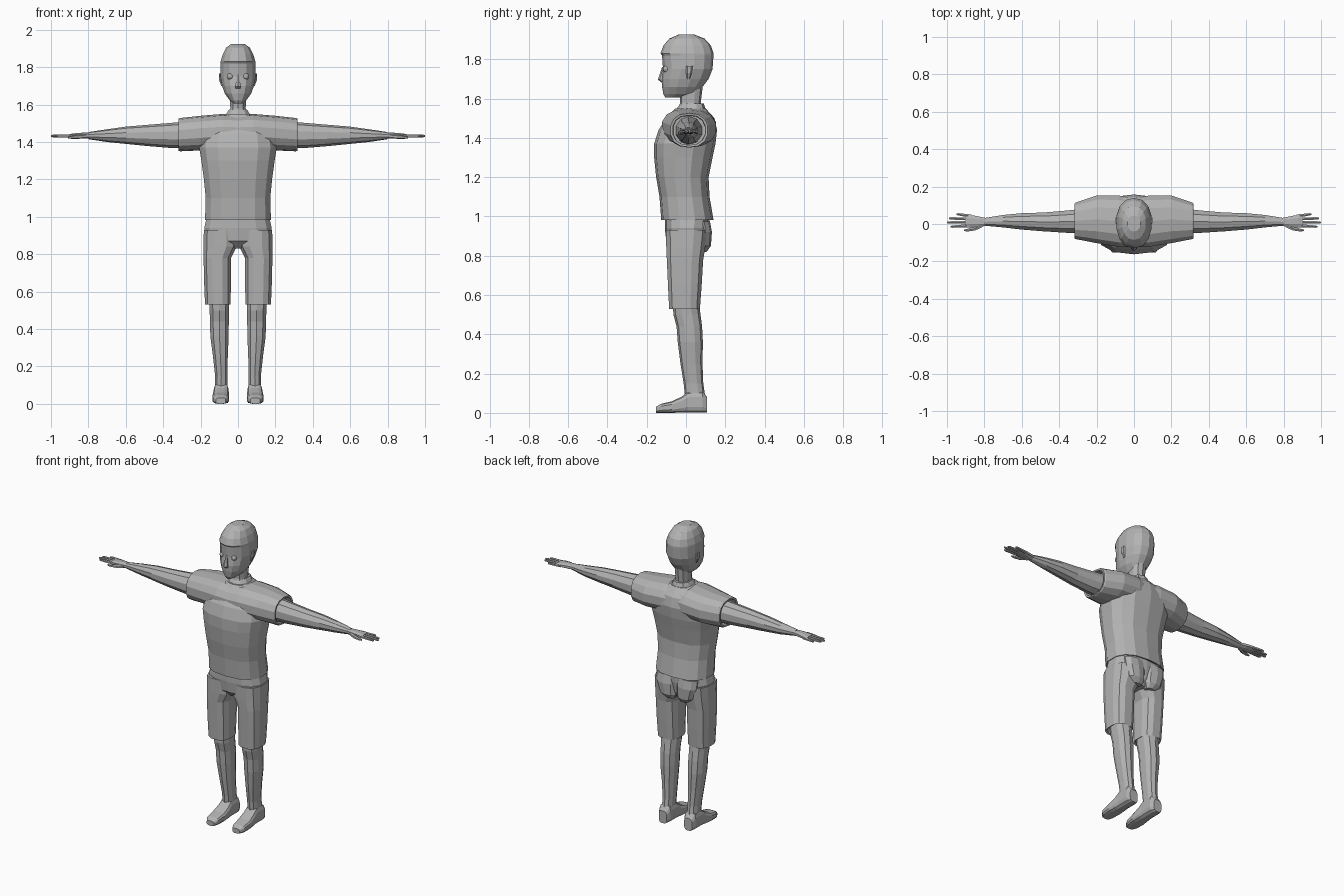
import bpy, bmesh, math

grey = bpy.data.materials.new("light grey")
grey.diffuse_color = (0.45, 0.45, 0.45, 1)


def loft(name, axis, rings, n=12, power=0.85, mirror=False):
    """Skin rings (t, a0, a1, b0, b1) along an axis; a and b are the cross extents."""
    bm = bmesh.new()
    loops = []
    for t, a0, a1, b0, b1 in rings:
        loop = []
        for i in range(n):
            ang = 2 * math.pi * (i + 0.5) / n
            c, s = math.cos(ang), math.sin(ang)
            a = (a0 + a1) / 2 + (a1 - a0) / 2 * math.copysign(abs(c) ** power, c)
            b = (b0 + b1) / 2 + (b1 - b0) / 2 * math.copysign(abs(s) ** power, s)
            loop.append(bm.verts.new({"x": (t, a, b), "y": (a, t, b), "z": (a, b, t)}[axis]))
        loops.append(loop)
    for p, q in zip(loops, loops[1:]):
        for i in range(n):
            j = (i + 1) % n
            bm.faces.new((p[i], p[j], q[j], q[i]))
    bm.faces.new(loops[0])
    bm.faces.new(loops[-1])
    bmesh.ops.recalc_face_normals(bm, faces=bm.faces)
    return finish(name, bm, mirror)


def finish(name, bm, mirror=False):
    me = bpy.data.meshes.new(name)
    bm.to_mesh(me)
    bm.free()
    me.materials.append(grey)
    ob = bpy.data.objects.new(name, me)
    bpy.context.collection.objects.link(ob)
    if mirror:
        ob.modifiers.new("mirror", "MIRROR")
    return ob


def sym(rows):
    """Rings symmetric in x: (t, half width, b0, b1)."""
    return [(t, -w, w, b0, b1) for t, w, b0, b1 in rows]


# Shirt body with a hollow hem
loft("shirt_body", "z", sym([
    (1.02, 0.165, -0.11, 0.12), (0.985, 0.168, -0.115, 0.128), (0.982, 0.18, -0.126, 0.14),
    (1.1, 0.176, -0.135, 0.12), (1.2, 0.186, -0.152, 0.115), (1.3, 0.2, -0.162, 0.135),
    (1.37, 0.212, -0.162, 0.15), (1.44, 0.2, -0.14, 0.158), (1.5, 0.15, -0.1, 0.145),
    (1.55, 0.07, -0.055, 0.1)]), n=14, power=0.8)

# Shoulder yoke and sleeves, open at the cuff
half = [(0.0, -0.125, 0.14, 1.36, 1.545), (0.08, -0.125, 0.155, 1.36, 1.55),
        (0.2, -0.105, 0.155, 1.355, 1.54), (0.31, -0.083, 0.118, 1.35, 1.528),
        (0.318, -0.08, 0.112, 1.353, 1.525), (0.316, -0.068, 0.1, 1.363, 1.515),
        (0.28, -0.066, 0.098, 1.363, 1.513)]
loft("shoulders_and_sleeves", "x", [(-r[0], *r[1:]) for r in half[:0:-1]] + half, n=14)

# Collar and neck
loft("collar", "z", sym([(1.5, 0.08, -0.07, 0.105), (1.545, 0.068, -0.05, 0.1),
                         (1.575, 0.05, -0.028, 0.09)]), n=10)
loft("neck", "z", sym([(1.5, 0.055, -0.05, 0.08), (1.58, 0.043, -0.03, 0.075),
                       (1.66, 0.045, -0.035, 0.085)]), n=10)

# Head
loft("head", "z", sym([
    (1.605, 0.022, -0.105, -0.02), (1.622, 0.045, -0.115, 0.06), (1.66, 0.073, -0.122, 0.085),
    (1.7, 0.087, -0.125, 0.115), (1.75, 0.097, -0.117, 0.135), (1.82, 0.095, -0.122, 0.14),
    (1.83, 0.095, -0.13, 0.14), (1.87, 0.083, -0.115, 0.127), (1.905, 0.064, -0.085, 0.095),
    (1.925, 0.035, -0.04, 0.045)]), n=14, power=0.9)
loft("nose", "z", sym([(1.685, 0.015, -0.13, -0.1), (1.697, 0.017, -0.143, -0.1),
                       (1.76, 0.006, -0.122, -0.1)]), n=6)
bm = bmesh.new()
bmesh.ops.create_uvsphere(bm, u_segments=10, v_segments=6, radius=0.017)
bmesh.ops.translate(bm, verts=bm.verts, vec=(0.042, -0.1, 1.75))
finish("eyes", bm, True)
loft("ears", "z", [(1.7, 0.078, 0.09, 0.005, 0.02), (1.73, 0.085, 0.102, 0.0, 0.03),
                   (1.765, 0.09, 0.103, 0.0, 0.035)], n=6, mirror=True)

# Arms
loft("arms", "x", [
    (0.27, -0.055, 0.085, 1.365, 1.51), (0.36, -0.05, 0.075, 1.368, 1.502),
    (0.48, -0.042, 0.064, 1.378, 1.492), (0.6, -0.032, 0.06, 1.39, 1.482),
    (0.7, -0.02, 0.05, 1.4, 1.468), (0.8, -0.01, 0.033, 1.415, 1.453)], n=10, power=1, mirror=True)

# Hands: palm, four fingers, thumb
loft("palms", "x", [(0.78, -0.009, 0.031, 1.418, 1.45), (0.83, -0.018, 0.042, 1.418, 1.451),
                    (0.88, -0.021, 0.052, 1.421, 1.447), (0.9, -0.017, 0.05, 1.424, 1.443)],
     n=8, mirror=True)
for name, y0, y1, tip in (("index_fingers", -0.009, -0.014, 0.98), ("middle_fingers", 0.01, 0.008, 1.0),
                          ("ring_fingers", 0.027, 0.03, 0.99), ("little_fingers", 0.043, 0.052, 0.95)):
    loft(name, "x", [(x, y - r, y + r, 1.432 - r, 1.432 + r) for x, y, r in
                     ((0.87, y0, 0.009), ((0.87 + tip) / 2, (y0 + y1) / 2, 0.0085),
                      (tip - 0.01, y1, 0.007), (tip, y1, 0.004))], n=6, mirror=True)
loft("thumbs", "x", [(0.81, -0.018, 0.004, 1.42, 1.442), (0.85, -0.036, -0.012, 1.417, 1.438),
                     (0.89, -0.041, -0.024, 1.417, 1.433), (0.91, -0.038, -0.03, 1.42, 1.429)],
     n=6, mirror=True)

# Shorts: hips, legs with hollow hems, seat
loft("shorts_hips", "z", sym([(0.83, 0.06, -0.06, 0.085), (0.87, 0.17, -0.1, 0.105), (0.94, 0.184, -0.108, 0.118),
                              (0.99, 0.172, -0.108, 0.12)]), n=14, power=0.75)
loft("shorts_legs", "z", [
    (0.56, 0.05, 0.165, -0.07, 0.062), (0.535, 0.046, 0.17, -0.078, 0.066),
    (0.53, 0.038, 0.178, -0.088, 0.073), (0.65, 0.036, 0.183, -0.094, 0.082),
    (0.78, 0.036, 0.186, -0.1, 0.09), (0.84, 0.004, 0.187, -0.103, 0.1),
    (0.93, 0.002, 0.185, -0.105, 0.11)], n=12, power=0.75, mirror=True)
loft("shorts_seat", "z", [(0.82, 0.02, 0.08, 0.06, 0.105), (0.85, 0.004, 0.12, 0.04, 0.127),
                          (0.92, 0.0, 0.145, 0.03, 0.132), (0.975, 0.0, 0.15, 0.03, 0.122)],
     n=10, mirror=True)

# Lower legs
loft("lower_legs", "z", [
    (0.08, 0.056, 0.124, -0.005, 0.098), (0.15, 0.055, 0.124, -0.012, 0.088),
    (0.25, 0.053, 0.135, -0.028, 0.084), (0.36, 0.048, 0.15, -0.042, 0.086),
    (0.44, 0.047, 0.152, -0.048, 0.082), (0.5, 0.046, 0.154, -0.064, 0.074),
    (0.6, 0.046, 0.16, -0.07, 0.062)], n=10, mirror=True)

# Shoes
loft("shoes", "y", [
    (-0.152, 0.065, 0.118, 0.0, 0.032), (-0.125, 0.052, 0.135, 0.0, 0.047),
    (-0.07, 0.046, 0.138, 0.0, 0.06), (-0.02, 0.048, 0.133, 0.0, 0.085),
    (0.01, 0.05, 0.13, 0.0, 0.11), (0.085, 0.05, 0.13, 0.0, 0.112),
    (0.108, 0.062, 0.12, 0.0, 0.08)], n=12, power=0.6, mirror=True)
